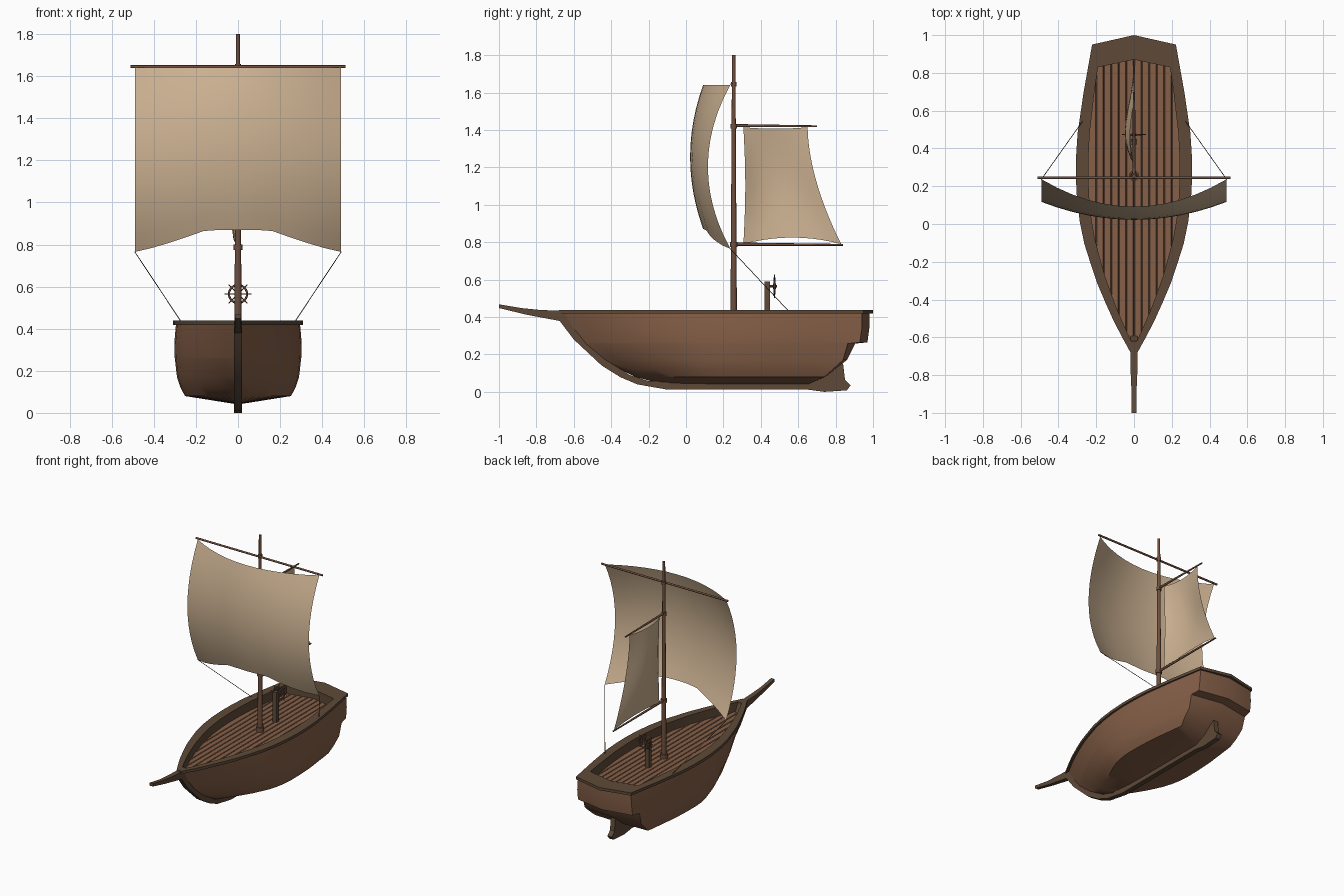
import bpy, bmesh, math
from mathutils import Vector

if "Cube" in bpy.data.objects:
    bpy.data.objects.remove(bpy.data.objects["Cube"])


def mat(name, rgb):
    m = bpy.data.materials.new(name)
    m.diffuse_color = (*rgb, 1)
    m.use_nodes = True
    m.node_tree.nodes["Principled BSDF"].inputs["Base Color"].default_value = m.diffuse_color
    return m


WOOD = mat("brown wood", (0.235, 0.115, 0.064))
MAST = mat("mast wood", (0.16, 0.078, 0.046))
TRIM = mat("dark trim wood", (0.112, 0.068, 0.039))
SAIL = mat("tan canvas", (0.60, 0.44, 0.285))
ROPE = mat("rope", (0.12, 0.085, 0.055))


def finish(bm, name, m, angle=35, fix=True):
    if fix:
        bmesh.ops.recalc_face_normals(bm, faces=bm.faces)
    me = bpy.data.meshes.new(name)
    bm.to_mesh(me)
    bm.free()
    me.materials.append(m)
    for p in me.polygons:
        p.use_smooth = True
    me.set_sharp_from_angle(angle=math.radians(angle))
    ob = bpy.data.objects.new(name, me)
    bpy.context.collection.objects.link(ob)
    return ob


def add_rod(bm, a, b, r1, r2, sides=10):
    a, b = Vector(a), Vector(b)
    d = b - a
    mtx = d.to_track_quat('Z', 'Y').to_matrix().to_4x4()
    mtx.translation = (a + b) / 2
    bmesh.ops.create_cone(bm, cap_ends=True, segments=sides, radius1=r1,
                          radius2=r2, depth=d.length, matrix=mtx)


def rod(name, a, b, r1, r2, m, sides=10):
    bm = bmesh.new()
    add_rod(bm, a, b, r1, r2, sides)
    return finish(bm, name, m, 50)


def plate(name, outline, half, m):
    """Side (y, z) outline given thickness in x."""
    bm = bmesh.new()
    f = bm.faces.new([bm.verts.new((-half, y, z)) for y, z in outline])
    ext = bmesh.ops.extrude_face_region(bm, geom=[f])
    bmesh.ops.translate(bm, vec=(2 * half, 0, 0),
                        verts=[v for v in ext['geom'] if isinstance(v, bmesh.types.BMVert)])
    bmesh.ops.triangulate(bm, faces=[f for f in bm.faces if len(f.verts) > 4])
    return finish(bm, name, m, 25)


# Hull plan: relative half width towards the bow, and by y towards the stern
MID = 0.25
BOW = [(0, .06), (.09, .21), (.18, .35), (.29, .50), (.40, .64), (.51, .75),
       (.62, .855), (.74, .93), (.87, .98), (1, 1)]
STERN = [(.25, 1), (.36, .995), (.48, .97), (.7, .865), (.95, .72)]


def stern_width(y):
    for (y0, w0), (y1, w1) in zip(STERN, STERN[1:]):
        if y <= y1 or y1 == .95:
            return w0 + (w1 - w0) * (y - y0) / (y1 - y0)


def ring(z, w, yb, ys, bulge):
    """Closed waterline: bow, one side, stern centre, other side."""
    side = [(w * s, yb + (MID - yb) * t) for t, s in BOW]
    for y, end in ((.36, .03), (.48, .02), (.7, .01)):
        y = min(y, ys - end)
        side.append((w * stern_width(y), y))
    side.append((w * stern_width(ys), ys))
    pts = side + [(0, ys + bulge)] + [(-x, y) for x, y in reversed(side)]
    return [Vector((x, y, z)) for x, y in pts]


def loft(name, rings, m, angle):
    bm = bmesh.new()
    loops = [[bm.verts.new(p) for p in r] for r in rings]
    n = len(loops[0])
    for a, b in zip(loops, loops[1:]):
        for i in range(n):
            j = (i + 1) % n
            bm.faces.new((a[i], a[j], b[j], b[i]))
    bmesh.ops.remove_doubles(bm, verts=bm.verts, dist=1e-5)
    return finish(bm, name, m, angle)


# Hull shell with stepped transom and shallow V bottom
loft("hull", [ring(*r) for r in (
    (.42, .295, -.65, .94, .04),
    (.34, .302, -.60, .94, .04),
    (.265, .301, -.54, .93, .04),
    (.258, .300, -.535, .865, .04),
    (.17, .290, -.43, .84, .02),
    (.12, .273, -.35, .785, .01),
    (.08, .252, -.27, .74, .005),
    (.04, 0, -.12, .65, 0))], WOOD, 32)

# Wide gunwale with inner bulwark
loft("gunwale", [ring(*r) for r in (
    (.418, .288, -.645, .935, .04),
    (.418, .308, -.68, .95, .05),
    (.438, .308, -.68, .95, .05),
    (.438, .242, -.62, .83, .04),
    (.365, .242, -.62, .83, .04))], TRIM, 30)

# Deck cut into planks by shallow V grooves
bm = bmesh.new()
bm.faces.new([bm.verts.new(p) for p in ring(.372, .244, -.625, .835, .04)])
cuts = [-.2 + .04 * k for k in range(11)]
for c in cuts:
    for off in (-.004, 0, .004):
        bmesh.ops.bisect_plane(bm, geom=bm.verts[:] + bm.edges[:] + bm.faces[:],
                               plane_co=(c + off, 0, 0), plane_no=(1, 0, 0), dist=1e-5)
for v in bm.verts:
    if any(abs(v.co.x - c) < 1e-4 for c in cuts):
        v.co.z -= .008
bmesh.ops.triangulate(bm, faces=[f for f in bm.faces if len(f.verts) > 4])
for f in bm.faces:
    f.normal_update()
    if f.normal.z < 0:
        f.normal_flip()
finish(bm, "deck_planks", WOOD, 15, fix=False)

# Stem, keel and rudder foot in one plate
plate("keel", [(-.68, .43), (-.68, .385), (-.6, .28), (-.45, .14), (-.35, .078),
               (-.26, .04), (-.1, .012), (.65, .012), (.74, 0), (.86, .008),
               (.88, .035), (.85, .065), (.84, .15), (.82, .18), (.74, .1),
               (.65, .06), (-.02, .06), (-.2, .058), (-.3, .09), (-.45, .19),
               (-.56, .3), (-.62, .43)], .018, TRIM)

# Bowsprit, narrowing to the tip
sprit = plate("bowsprit", [(-1, .468), (-1, .448), (-.85, .412), (-.68, .38),
                           (-.64, .38), (-.64, .432), (-.78, .438), (-.88, .448)],
              .018, TRIM)
for v in sprit.data.vertices:
    if v.co.y < -.8:
        v.co.x *= .75

# Mast with collars
MY = .255
rod("mast", (0, MY, .36), (0, MY, 1.8), .0175, .009, MAST, 12)
for name, z, h, r in (("mast_foot", .385, .035, .027), ("boom_collar", .787, .026, .021),
                      ("gaff_collar", 1.42, .026, .017), ("yard_collar", 1.645, .026, .015)):
    rod(name, (0, MY, z - h / 2), (0, MY, z + h / 2), r, r, MAST, 12)

# Spars
rod("yard", (-.51, .245, 1.645), (.51, .245, 1.645), .007, .007, MAST, 8)
rod("gaff", (0, MY, 1.424), (0, .70, 1.42), .008, .005, MAST, 8)
rod("boom", (0, MY, .79), (0, .84, .786), .009, .005, MAST, 8)


def sheet(name, nu, nv, fn):
    bm = bmesh.new()
    g = [[bm.verts.new(fn(i / nu, j / nv)) for j in range(nv + 1)] for i in range(nu + 1)]
    for i in range(nu):
        for j in range(nv):
            bm.faces.new((g[i][j], g[i][j + 1], g[i + 1][j + 1], g[i + 1][j]))
    return finish(bm, name, SAIL, 60)


# Billowing square sail (u across, v downwards)
def square_sail(u, v):
    s = 2 * u - 1
    hump = 4 * v * (1 - v)
    lift = 1 - max(0, abs(s) - .3) / .7
    bottom = .765 + .105 * lift ** 1.2
    belly = (.145 - .05 * hump) * (1 - s * s)
    return (.49 * s, .237 - .12 * hump - belly, 1.642 + (bottom - 1.642) * v)


sheet("square_sail", 12, 12, square_sail)


# Fore-and-aft sail (u aft, v downwards)
def aft_sail(u, v):
    front = .307 + .01 * math.sin(math.pi * v)
    back = .65 + .18 * v ** 1.75
    arch = 4 * u * (1 - u)
    top, bottom = 1.415 - .008 * arch, .79 + .035 * arch
    x = -.048 * math.sin(math.pi * u ** .85) * (.45 + .55 * math.sin(math.pi * v))
    return (x, front + (back - front) * u, top + (bottom - top) * v)


sheet("aft_sail", 10, 12, aft_sail)

# Sheets from the sail corners to the gunwale
for name, s in (("left_rope", -1), ("right_rope", 1)):
    rod(name, (s * .49, .237, .765), (s * .268, .55, .43), .002, .002, ROPE, 5)

# Steering post and wheel
bm = bmesh.new()
bmesh.ops.create_cube(bm, size=1)
for v in bm.verts:
    v.co = Vector((v.co.x * .032, .435 + v.co.y * .028, .477 + v.co.z * .225))
finish(bm, "wheel_post", TRIM)

WY, WZ = .473, .565
bm = bmesh.new()
add_rod(bm, (0, .44, WZ), (0, .486, WZ), .007, .007, 8)
add_rod(bm, (0, WY - .007, WZ), (0, WY + .007, WZ), .014, .014, 10)
for k in range(8):
    a = k * math.pi / 4
    add_rod(bm, (0, WY, WZ), (.063 * math.cos(a), WY, WZ + .063 * math.sin(a)), .003, .003, 6)
finish(bm, "wheel_spokes", MAST)
bpy.ops.mesh.primitive_torus_add(location=(0, WY, WZ), rotation=(math.pi / 2, 0, 0),
                                 major_radius=.043, minor_radius=.005,
                                 major_segments=24, minor_segments=6)
rim = bpy.context.object
rim.name = "wheel_rim"
rim.data.materials.append(MAST)
bpy.ops.object.shade_smooth()
